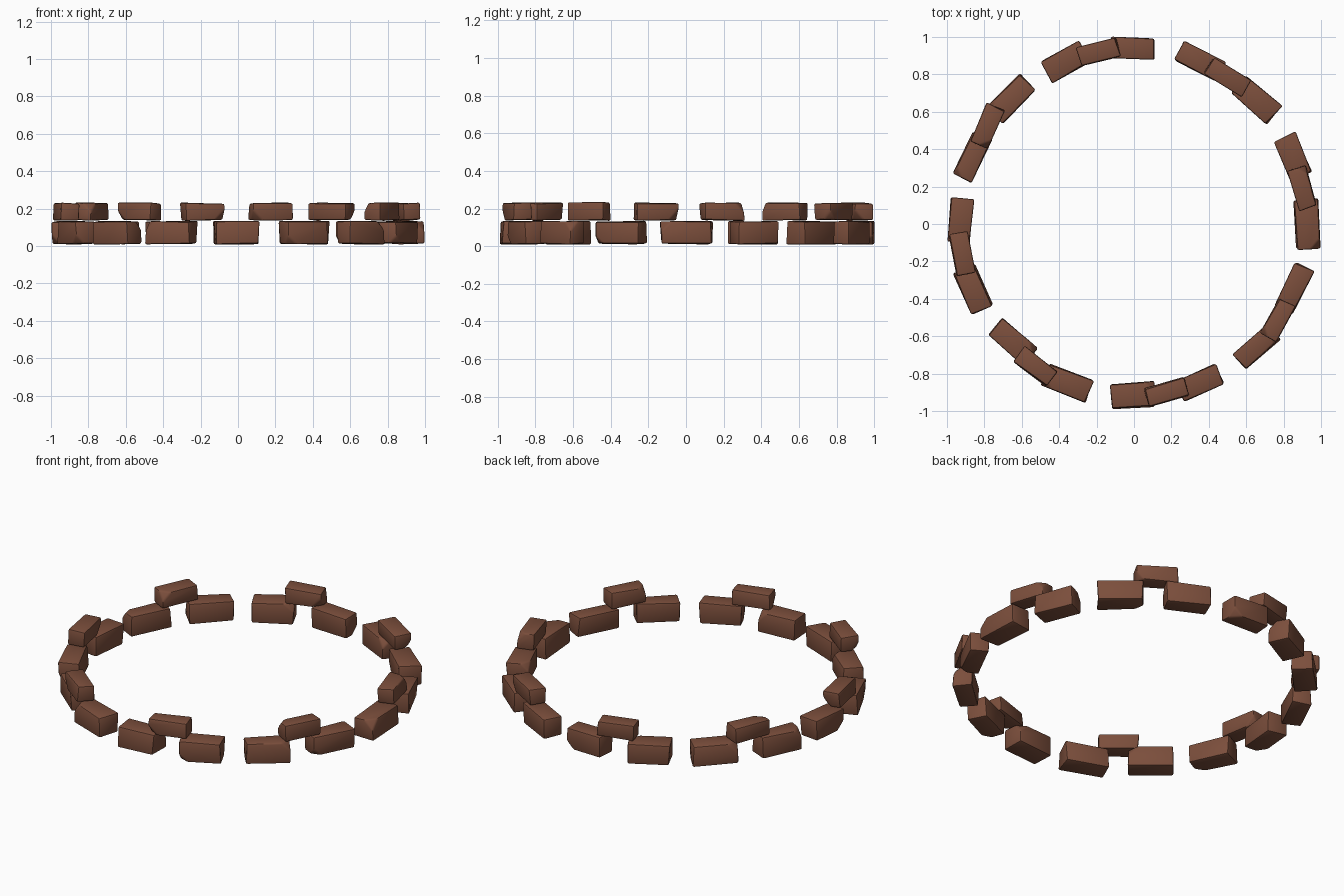
import bpy, bmesh, math, random
from mathutils import Vector, Matrix

if "Cube" in bpy.data.objects:
    bpy.data.objects.remove(bpy.data.objects["Cube"])

random.seed(4)

brick_mat = bpy.data.materials.new("brick brown")
brick_mat.diffuse_color = (0.20, 0.077, 0.045, 1)
brick_mat.use_nodes = True
brick_mat.node_tree.nodes["Principled BSDF"].inputs["Base Color"].default_value = brick_mat.diffuse_color

# x, y, angle in degrees, length, width
lower = [
    (-0.365, 0.868, 29, 0.23, 0.125), (-0.01, 0.94, -3, 0.24, 0.11),
    (0.353, 0.87, -27, 0.25, 0.11), (0.655, 0.665, -40, 0.25, 0.13),
    (0.85, 0.36, -66, 0.23, 0.125), (0.925, 0.0, -87, 0.265, 0.125),
    (0.853, -0.346, 63, 0.26, 0.11), (0.655, -0.655, 42, 0.24, 0.11),
    (0.35, -0.85, 24, 0.24, 0.12), (-0.005, -0.915, 3, 0.235, 0.13),
    (-0.355, -0.85, -22, 0.25, 0.12), (-0.65, -0.63, -40, 0.25, 0.12),
    (-0.86, -0.35, -66, 0.24, 0.12), (-0.925, 0.02, 84, 0.23, 0.125),
    (-0.865, 0.36, 64, 0.25, 0.11), (-0.655, 0.67, 45, 0.25, 0.12),
]
upper = [
    (-0.19, 0.92, 14, 0.215, 0.10), (0.50, 0.785, -32, 0.24, 0.10),
    (0.90, 0.19, -74, 0.22, 0.10), (0.77, -0.515, 61, 0.22, 0.10),
    (0.177, -0.897, 16, 0.225, 0.10), (-0.525, -0.762, -36, 0.22, 0.10),
    (-0.92, -0.16, -80, 0.22, 0.10), (-0.785, 0.525, 66, 0.225, 0.10),
]


def brick(name, x, y, ang, length, width, z0, z1):
    # slightly irregular, worn block
    bm = bmesh.new()
    bmesh.ops.create_cube(bm, size=1)
    size = Vector((length, width, z1 - z0))
    for v in bm.verts:
        v.co = Vector(c * s for c, s in zip(v.co, size))
        v.co.x += random.uniform(-0.007, 0.006)
        v.co.y += random.uniform(-0.006, 0.006)
        v.co.z += random.uniform(-0.004, 0.004)
    # knock off one corner on the inner or outer side
    corner = Vector((random.choice((-1, 1)) * length / 2,
                     random.choice((-1, 1)) * width / 2,
                     random.choice((-1, 1)) * (z1 - z0) / 2))
    normal = Vector((corner.x * 4, corner.y * 9, corner.z * 9)).normalized()
    geom = bm.verts[:] + bm.edges[:] + bm.faces[:]
    cut = bmesh.ops.bisect_plane(bm, geom=geom, plane_co=corner - normal * 0.028,
                                 plane_no=normal, clear_outer=True)
    edges = [e for e in cut["geom_cut"] if isinstance(e, bmesh.types.BMEdge)]
    bmesh.ops.contextual_create(bm, geom=edges)
    # softened edges
    bmesh.ops.bevel(bm, geom=bm.edges[:], offset=0.009, segments=2,
                    profile=0.5, affect='EDGES', clamp_overlap=True)
    bmesh.ops.recalc_face_normals(bm, faces=bm.faces[:])
    for f in bm.faces:
        f.smooth = True
    me = bpy.data.meshes.new(name)
    bm.to_mesh(me)
    bm.free()
    me.materials.append(brick_mat)
    ob = bpy.data.objects.new(name, me)
    ob.location = (x, y, (z0 + z1) / 2)
    ob.rotation_euler = (0, 0, math.radians(ang))
    bpy.context.collection.objects.link(ob)
    return ob


# ring of ground bricks
for i, b in enumerate(lower):
    brick(f"lower_brick_{i + 1}", *b, 0.012, 0.132)
# second course bridging each pair
for i, b in enumerate(upper):
    brick(f"upper_brick_{i + 1}", *b, 0.138, 0.23)

bpy.ops.object.select_all(action='SELECT')
bpy.context.view_layer.objects.active = bpy.context.scene.objects[0]
bpy.ops.object.shade_smooth_by_angle(angle=math.radians(40))
